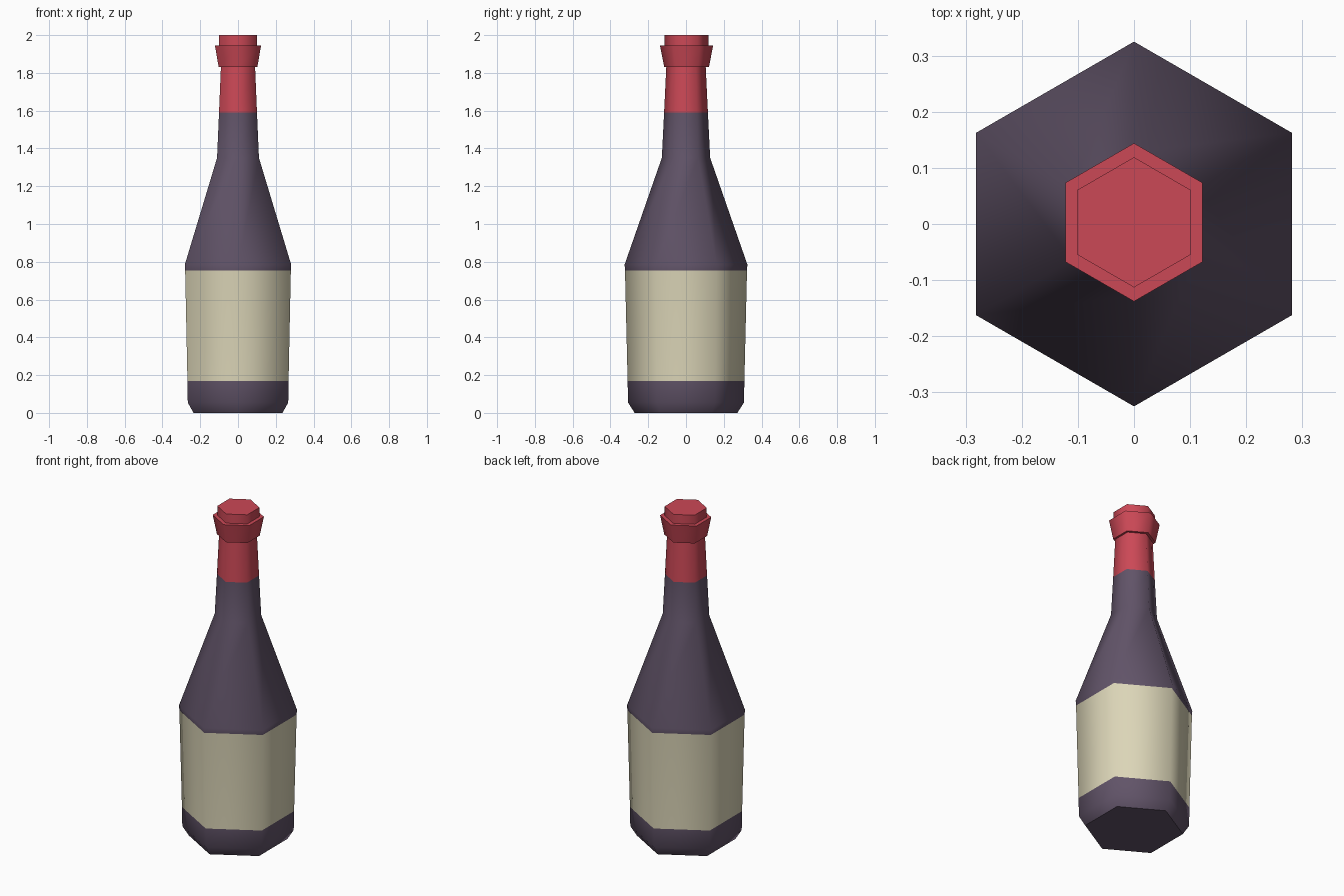
import bpy, bmesh, math

if "Cube" in bpy.data.objects:
    bpy.data.objects.remove(bpy.data.objects["Cube"])


def material(name, color):
    m = bpy.data.materials.new(name)
    m.diffuse_color = (*color, 1)
    m.use_nodes = True
    m.node_tree.nodes["Principled BSDF"].inputs["Base Color"].default_value = m.diffuse_color
    return m


glass = material("dark purple glass", (0.119, 0.087, 0.138))
paper = material("cream label", (0.71, 0.665, 0.475))
foil = material("red foil", (0.60, 0.065, 0.093))

SIDES = 6


def lathe(name, profile, mats, pick, y_shift=0.0):
    """Six-sided turned part from (radius, z) points; pick(z) gives the material slot."""
    bm = bmesh.new()
    rings = []
    for r, z in profile:
        angles = [math.pi / 2 + i * math.tau / SIDES for i in range(SIDES)]
        rings.append([bm.verts.new((r * math.cos(a), r * math.sin(a) + y_shift, z))
                      for a in angles])
    bm.faces.new(rings[0][::-1])
    bm.faces.new(rings[-1])
    for a, b in zip(rings, rings[1:]):
        for i in range(SIDES):
            j = (i + 1) % SIDES
            bm.faces.new((a[i], a[j], b[j], b[i]))
    bm.normal_update()
    for f in bm.faces:
        f.material_index = pick(f.calc_center_median().z)
        f.smooth = True
    # flat tops and bottoms keep crisp rims, the sides are smooth
    for e in bm.edges:
        if any(abs(f.normal.z) > 0.9 for f in e.link_faces):
            e.smooth = False
    mesh = bpy.data.meshes.new(name)
    bm.to_mesh(mesh)
    bm.free()
    for m in mats:
        mesh.materials.append(m)
    ob = bpy.data.objects.new(name, mesh)
    bpy.context.collection.objects.link(ob)
    return ob


# bottle body with label band and foil-wrapped neck
lathe("bottle",
      [(0.272, 0), (0.307, 0.055), (0.309, 0.17), (0.323, 0.755), (0.325, 0.785),
       (0.128, 1.35), (0.116, 1.59), (0.104, 1.84)],
      [glass, paper, foil],
      lambda z: 1 if 0.17 < z < 0.755 else 2 if z > 1.59 else 0)

# flared collar around the mouth
lathe("collar", [(0.118, 1.83), (0.141, 1.945)], [foil], lambda z: 0, 0.003)

# cap on top
lathe("cap", [(0.116, 1.93), (0.116, 2.0)], [foil], lambda z: 0, 0.003)
